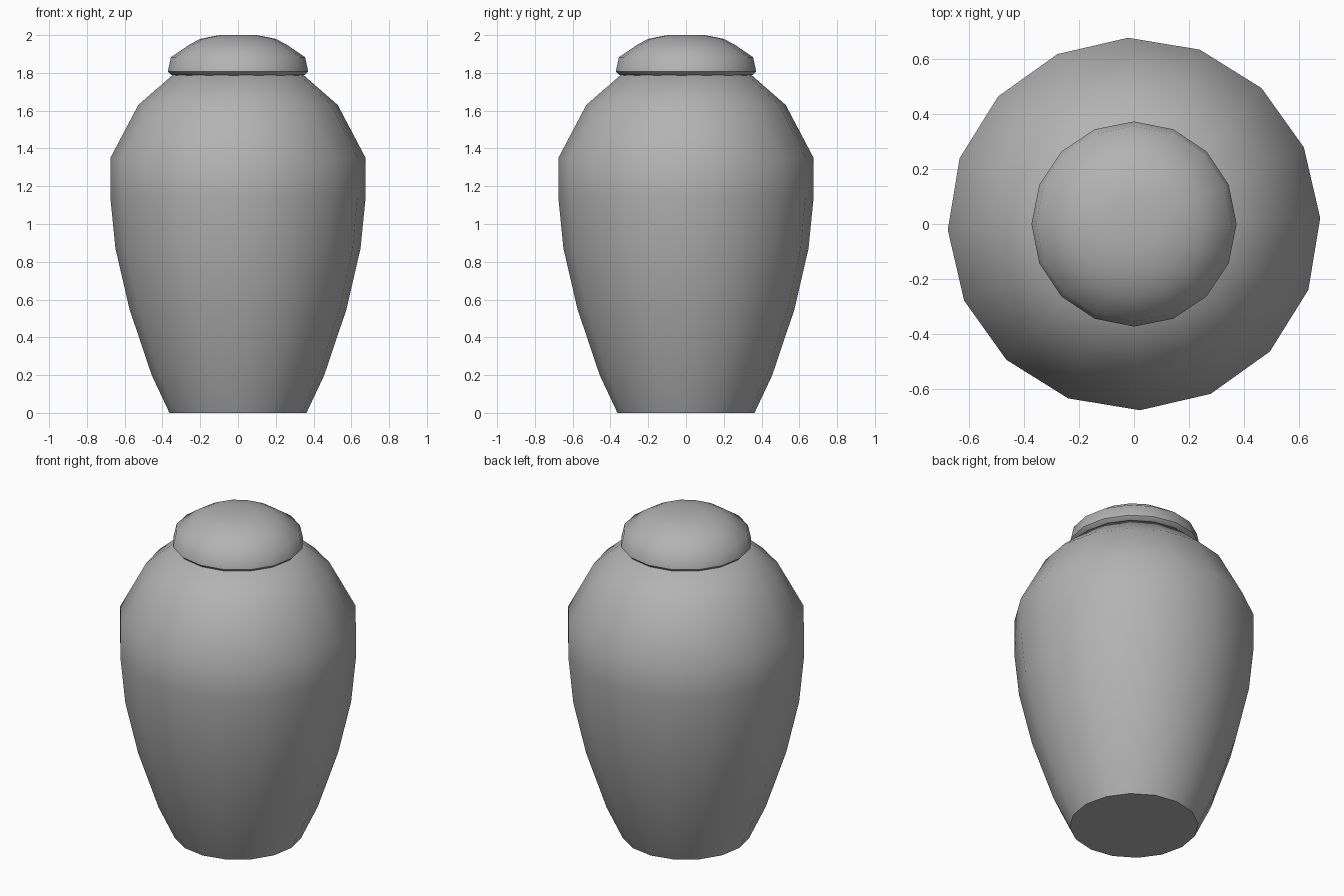
import bpy, bmesh
from math import cos, sin, tau, radians

if "Cube" in bpy.data.objects:
    bpy.data.objects.remove(bpy.data.objects["Cube"])

SIDES = 16

# Darker grey glaze
glaze = bpy.data.materials.new("grey_glaze")
glaze.diffuse_color = (0.45, 0.45, 0.45, 1)
glaze.use_nodes = True
glaze.node_tree.nodes["Principled BSDF"].inputs["Base Color"].default_value = glaze.diffuse_color


def lathe(name, profile, turn=0.0):
    """Revolve (radius, z) points into a closed 16-sided solid."""
    bm = bmesh.new()
    rings = []
    for r, z in profile:
        rings.append([bm.verts.new((r * cos(turn + tau * i / SIDES),
                                    r * sin(turn + tau * i / SIDES), z))
                      for i in range(SIDES)])
    for a, b in zip(rings, rings[1:]):
        for i in range(SIDES):
            j = (i + 1) % SIDES
            bm.faces.new((a[i], a[j], b[j], b[i]))
    bm.faces.new(rings[0][::-1])
    bm.faces.new(rings[-1])
    mesh = bpy.data.meshes.new(name)
    bm.to_mesh(mesh)
    bm.free()
    mesh.materials.append(glaze)
    obj = bpy.data.objects.new(name, mesh)
    bpy.context.collection.objects.link(obj)
    bpy.ops.object.select_all(action='DESELECT')
    obj.select_set(True)
    bpy.context.view_layer.objects.active = obj
    bpy.ops.object.shade_smooth_by_angle(angle=radians(50))
    return obj


# Jar body: narrow foot, full shoulder, turned slightly off axis
lathe("jar_body", [(0.363, 0), (0.457, 0.2), (0.575, 0.55), (0.649, 0.87),
                   (0.676, 1.14), (0.676, 1.35), (0.528, 1.63),
                   (0.345, 1.79)], turn=radians(1.8))

# Domed lid, smooth down to a sharp undercut rim
lathe("jar_lid", [(0.34, 1.785), (0.355, 1.79), (0.372, 1.807), (0.355, 1.883),
                  (0.257, 1.95), (0.2, 1.98), (0.098, 2.0)])
